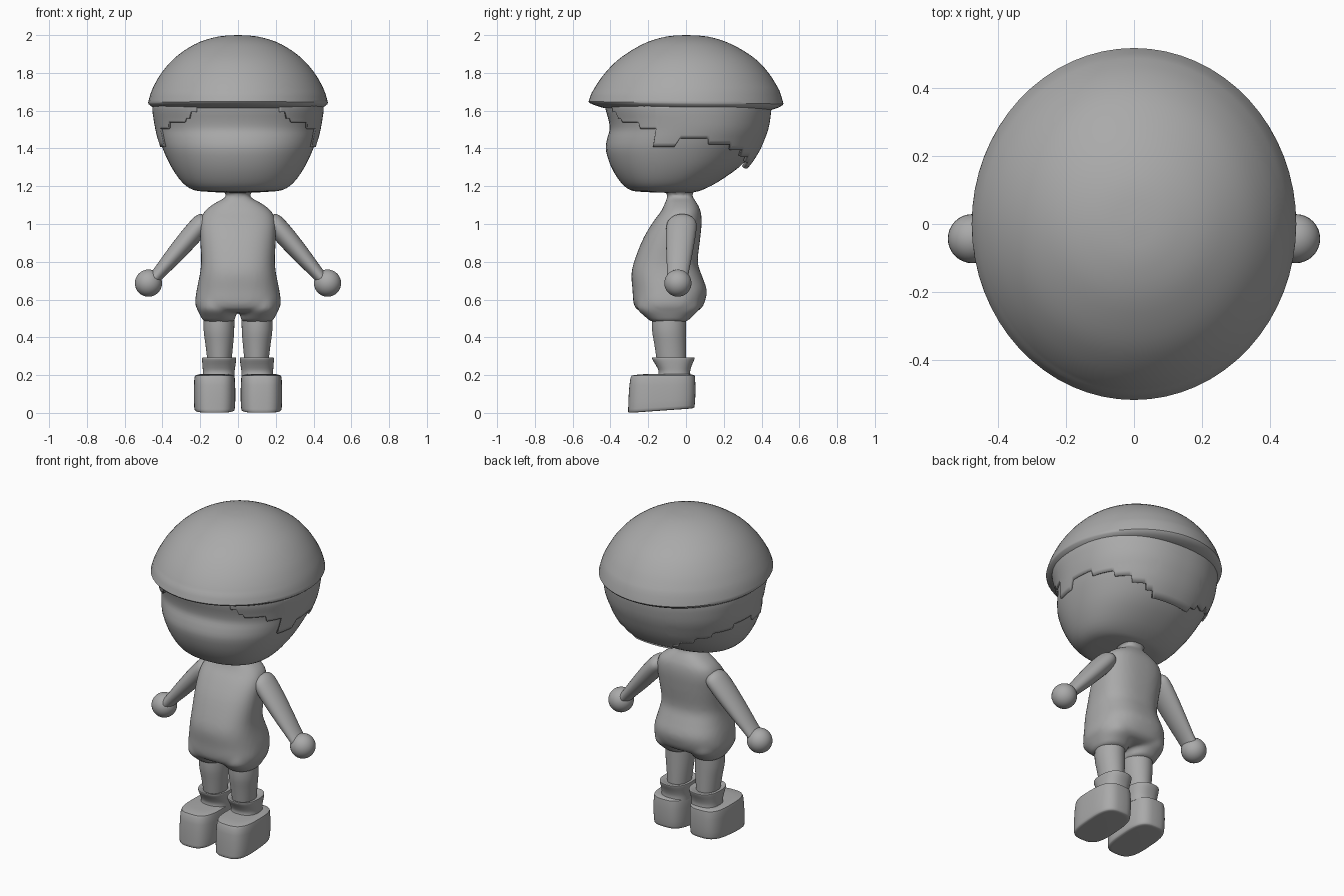
import bpy, bmesh, math
from mathutils import Vector

if "Cube" in bpy.data.objects:
    bpy.data.objects.remove(bpy.data.objects["Cube"])

grey = bpy.data.materials.new("mid_grey")
grey.diffuse_color = (0.4, 0.4, 0.4, 1)
grey.use_nodes = True
grey.node_tree.nodes["Principled BSDF"].inputs["Base Color"].default_value = grey.diffuse_color


def finish(name, bm, angle=50):
    bmesh.ops.recalc_face_normals(bm, faces=bm.faces)
    me = bpy.data.meshes.new(name)
    bm.to_mesh(me)
    bm.free()
    me.materials.append(grey)
    ob = bpy.data.objects.new(name, me)
    bpy.context.collection.objects.link(ob)
    bpy.ops.object.select_all(action='DESELECT')
    ob.select_set(True)
    bpy.context.view_layer.objects.active = ob
    bpy.ops.object.shade_smooth_by_angle(angle=math.radians(angle))
    return ob


def refine(rings, k):
    """Catmull-Rom interpolation between the given rings."""
    out = []
    for i in range(len(rings) - 1):
        p = [rings[max(0, min(len(rings) - 1, i + j))] for j in (-1, 0, 1, 2)]
        for s in range(k):
            t = s / k
            out.append(tuple(
                0.5 * (2 * b + (c - a) * t + (2 * a - 5 * b + 4 * c - d) * t * t
                       + (3 * b - a - 3 * c + d) * t ** 3)
                for a, b, c, d in zip(*p)))
    out.append(rings[-1])
    return out


def section(ring, ang, e):
    """Point on a superellipse ring (z, x0, x1, y0, y1)."""
    z, x0, x1, y0, y1 = ring
    c, s = math.cos(ang), math.sin(ang)
    px = math.copysign(abs(c) ** (2 / e), c)
    py = math.copysign(abs(s) ** (2 / e), s)
    return Vector(((x0 + x1) / 2 + px * (x1 - x0) / 2,
                   (y0 + y1) / 2 + py * (y1 - y0) / 2, z))


def skin(bm, loops):
    vs = [[bm.verts.new(p) for p in loop] for loop in loops]
    n = len(vs[0])
    for a, b in zip(vs, vs[1:]):
        for i in range(n):
            j = (i + 1) % n
            bm.faces.new((a[i], a[j], b[j], b[i]))
    bm.faces.new(vs[0])
    bm.faces.new(vs[-1])


def loft(name, rings, e=2.0, n=40, k=3, angle=50, tilt=None):
    bm = bmesh.new()
    skin(bm, [[section(r, 2 * math.pi * i / n, e) for i in range(n)] for r in refine(rings, k)])
    if tilt:
        for v in bm.verts:
            v.co.z += tilt(v.co)
    return finish(name, bm, angle)


def sym(rows):
    return [(z, -h, h, a, b) for z, h, a, b in rows]


# Helmet: egg-shaped dome, flared rim and an underside turning in to the head
dome = refine(sym([(2.0, .004, -.004, .004), (1.993, .1, -.1, .11), (1.965, .2, -.2, .21),
                   (1.92, .282, -.287, .3), (1.865, .35, -.365, .378), (1.8, .405, -.428, .437),
                   (1.74, .441, -.472, .476), (1.69, .463, -.499, .502), (1.642, .476, -.516, .516)]), 3)
loft("helmet", dome + sym([(1.634, .473, -.51, .51), (1.622, .458, -.48, .49), (1.61, .443, -.44, .455),
                           (1.607, .40, -.40, .40)]),
     n=64, k=1, angle=40, tilt=lambda c: -0.012 * c.y if c.z < 1.7 else 0)

# Head: wide rounded jaw, sunken eye band, sloping nape
head_rows = sym([(1.165, .05, -.1, .02), (1.17, .15, -.23, .05), (1.18, .235, -.295, .085),
                 (1.22, .295, -.345, .165), (1.3, .352, -.395, .28), (1.39, .395, -.424, .365),
                 (1.45, .415, -.418, .405), (1.5, .427, -.404, .425), (1.55, .436, -.41, .435),
                 (1.62, .444, -.428, .442), (1.68, .43, -.42, .43)])
loft("head", head_rows, e=2.2, n=64)

# Hair: thin shell round the sides and back with a stepped hem
fine = refine(head_rows, 6)


def head_ring(z):
    for a, b in zip(fine, fine[1:]):
        if a[0] <= z <= b[0]:
            t = (z - a[0]) / max(b[0] - a[0], 1e-6)
            return tuple(p + (q - p) * t for p, q in zip(a, b))
    return fine[-1]


STEPS = [(-.36, 1.595), (-.34, 1.56), (-.26, 1.54), (-.165, 1.505), (-.04, 1.41), (.12, 1.455),
         (.24, 1.425), (.32, 1.395), (.365, 1.36), (.385, 1.33), (9, 1.3)]


def hem(ang):
    y = section(head_ring(1.45), ang, 2.2).y
    return next(z for lim, z in STEPS if y < lim)


bm = bmesh.new()
cols, rows = 240, 10
grid = []
for i in range(cols):
    ang = 2 * math.pi * i / cols
    low = hem(ang)
    col = []
    for j in range(rows + 1):
        z = 1.635 + (low - 1.635) * j / rows
        p = section(head_ring(z), ang, 2.2)
        if p.y > 0 and z < 1.45:      # hair hangs away from the nape
            p.y += 0.25 * (1.45 - z) * min(1, p.y / .25)
        col.append(bm.verts.new(p))
    grid.append(col)
for i in range(cols):
    a, b = grid[i], grid[(i + 1) % cols]
    if (a[0].co.y + b[0].co.y) / 2 < -.385:   # open over the face
        continue
    for j in range(rows):
        bm.faces.new((a[j], b[j], b[j + 1], a[j + 1]))
bmesh.ops.delete(bm, geom=[v for v in bm.verts if not v.link_faces], context='VERTS')
hair = finish("hair", bm, 40)
mod = hair.modifiers.new("thickness", 'SOLIDIFY')
mod.thickness = 0.02
mod.offset = 0

# Torso: neck, sloping shoulders, round belly
torso = loft("torso", sym([(1.195, .105, -.15, .07), (1.17, .075, -.108, .04), (1.145, .06, -.098, .035),
                           (1.115, .115, -.11, .055), (1.07, .175, -.13, .077), (1.01, .2, -.175, .083),
                           (.92, .2, -.228, .075), (.8, .195, -.275, .062), (.73, .203, -.289, .083),
                           (.65, .219, -.283, .11), (.58, .227, -.278, .097), (.545, .212, -.257, .072),
                           (.53, .17, -.21, .03)]), e=2.5, n=48)
body = [torso]

for side, s in (("left", -1), ("right", 1)):
    def part(name, rows, **kw):
        rings = [(z, min(s * a, s * b), max(s * a, s * b), c, d) for z, a, b, c, d in rows]
        return loft(side + "_" + name, rings, **kw)

    # Short trouser leg, bare leg, flared sock
    body.append(part("trouser_leg", [(.6, .02, .215, -.255, .075), (.55, .015, .215, -.258, .072),
                                     (.51, .013, .197, -.218, .033), (.486, .016, .184, -.188, .008),
                                     (.48, .035, .165, -.165, -.015)], e=2.3))
    part("leg", [(.52, .02, .18, -.18, 0), (.44, .02, .182, -.18, 0),
                 (.36, .026, .172, -.167, 0), (.26, .036, .16, -.152, 0)])
    part("sock", [(.283, .04, .16, -.15, .005), (.293, .014, .186, -.176, .042),
                  (.283, .01, .19, -.178, .044), (.25, .014, .188, -.158, .03),
                  (.22, .018, .186, -.145, .022), (.19, .018, .188, -.15, .025)], e=2.4)
    # Chunky boot with a slightly raised heel
    part("shoe", [(.205, .05, .2, -.22, .02), (.2, .025, .222, -.275, .042),
                  (.185, .017, .231, -.294, .048), (.1, .014, .234, -.303, .05),
                  (.02, .016, .232, -.306, .046), (.003, .022, .226, -.304, .04),
                  (0, .04, .21, -.285, .025)], e=3.1, n=48, k=2,
         tilt=lambda c: .07 * (c.y + .3) * max(0, 1 - c.z / .15))

    # Arm: flattened tapering tube, rounded at the shoulder
    a, b = Vector((s * .165, -.02, 1.035)), Vector((s * .445, -.045, .71))
    u = Vector((0, 1, 0))
    w = (b - a).cross(u).normalized()
    prof = refine([(0, .012, .01), (.015, .048, .035), (.06, .07, .047), (.14, .08, .053),
                   (.35, .077, .053), (.65, .067, .045), (.88, .058, .036), (1, .055, .033)], 3)
    bm = bmesh.new()
    skin(bm, [[a.lerp(b, t) + u * (ry * math.cos(q)) + w * (rw * math.sin(q))
               for q in (2 * math.pi * i / 28 for i in range(28))] for t, ry, rw in prof])
    finish(side + "_arm", bm)

    # Ball hand
    bm = bmesh.new()
    bmesh.ops.create_uvsphere(bm, u_segments=32, v_segments=16, radius=.072)
    bmesh.ops.translate(bm, verts=bm.verts, vec=(s * .474, -.043, .687))
    finish(side + "_hand", bm)

# Fuse torso and trouser legs into one soft body
bpy.ops.object.select_all(action='DESELECT')
for ob in body:
    ob.select_set(True)
bpy.context.view_layer.objects.active = torso
bpy.ops.object.join()
fuse = torso.modifiers.new("fuse", 'REMESH')
fuse.mode = 'VOXEL'
fuse.voxel_size = 0.012
fuse.use_smooth_shade = True
soft = torso.modifiers.new("soften", 'SMOOTH')
soft.factor = 0.5
soft.iterations = 8
